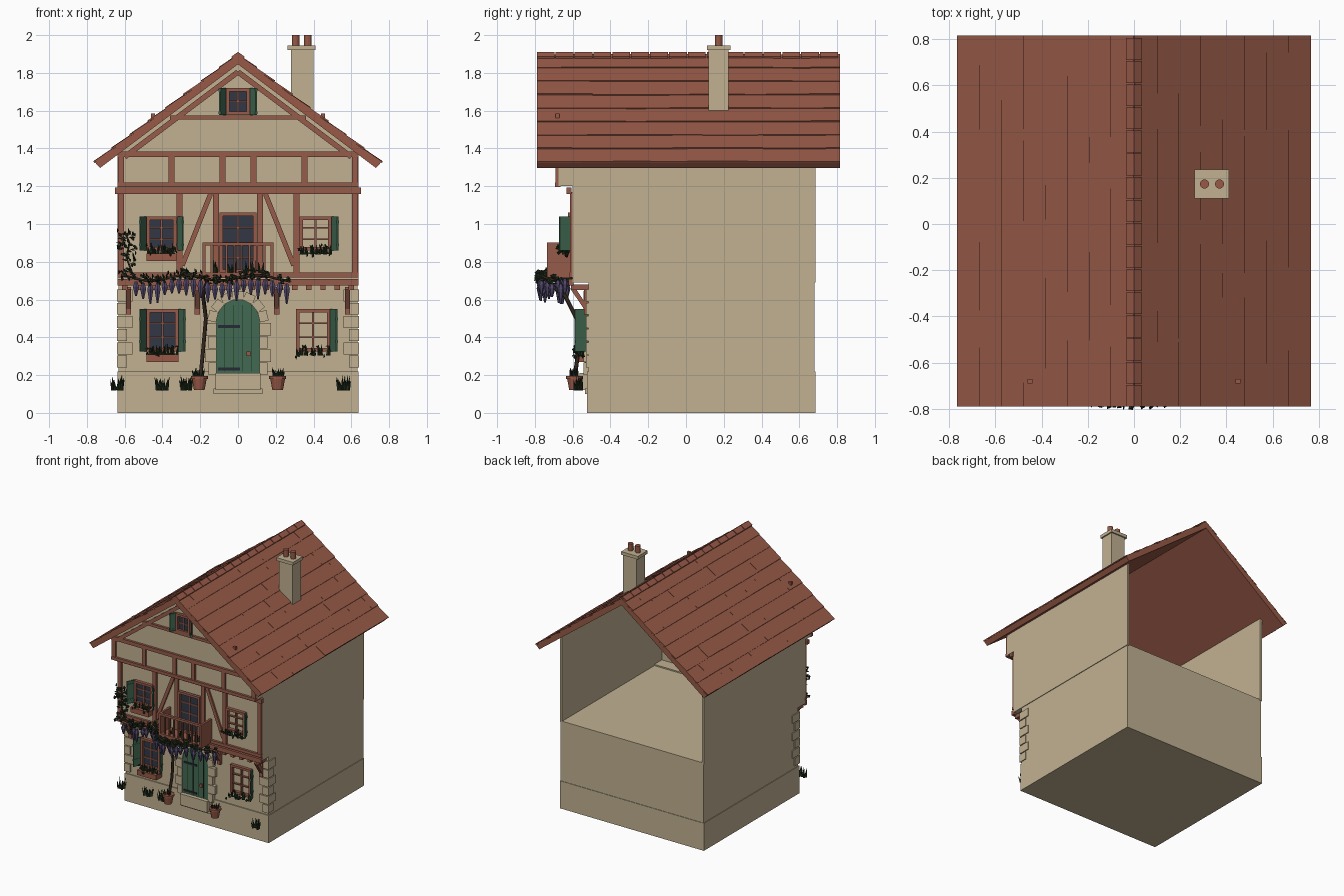
import bpy, bmesh, math, random
from mathutils import Matrix, Vector

random.seed(4)
old = bpy.data.objects.get("Cube")
if old:
    bpy.data.objects.remove(old)


def material(name, *rgb):
    lin = [((c / 255 + .055) / 1.055) ** 2.4 for c in rgb] + [1]
    m = bpy.data.materials.new(name)
    m.use_nodes = True
    m.diffuse_color = lin
    m.node_tree.nodes["Principled BSDF"].inputs["Base Color"].default_value = lin
    return m


PLASTER = material("plaster", 193, 177, 145)
TIMBER = material("red_brown_timber", 150, 91, 74)
TILE = material("roof_tile", 151, 89, 71)
GREEN = material("green_paint", 66, 106, 83)
GLASS = material("dark_glass", 49, 55, 69)
LEAF = material("leaf_green", 32, 46, 28)
BARK = material("bark", 52, 40, 30)
PURPLE = material("purple_blossom", 82, 72, 108)
IRON = material("iron", 38, 42, 52)


def finish(bm, name, mat):
    bmesh.ops.recalc_face_normals(bm, faces=bm.faces)
    me = bpy.data.meshes.new(name)
    bm.to_mesh(me)
    bm.free()
    me.materials.append(mat)
    ob = bpy.data.objects.new(name, me)
    bpy.context.collection.objects.link(ob)
    return ob


def block(bm, x0, x1, y0, y1, z0, z1):
    m = Matrix.Translation(((x0 + x1) / 2, (y0 + y1) / 2, (z0 + z1) / 2))
    bmesh.ops.create_cube(bm, size=1, matrix=m @ Matrix.Diagonal((x1 - x0, y1 - y0, z1 - z0, 1)))


def boxes(name, mat, *items):
    bm = bmesh.new()
    for it in items:
        block(bm, *it)
    return finish(bm, name, mat)


def along(p, q):
    p, q = Vector(p), Vector(q)
    turn = Vector((0, 0, 1)).rotation_difference(q - p).to_matrix().to_4x4()
    return Matrix.Translation((p + q) / 2) @ turn, (q - p).length


def strut(bm, p, q, wx, wy):
    m, length = along(p, q)
    bmesh.ops.create_cube(bm, size=1, matrix=m @ Matrix.Diagonal((wx, wy, length, 1)))


def cone(bm, p, q, r1, r2, sides=5):
    m, length = along(p, q)
    bmesh.ops.create_cone(bm, cap_ends=True, segments=sides, radius1=r1, radius2=r2, depth=length, matrix=m)


def prism(bm, pts, y0, y1):
    face = bm.faces.new([bm.verts.new((x, y0, z)) for x, z in pts])
    out = bmesh.ops.extrude_face_region(bm, geom=[face])["geom"]
    bmesh.ops.translate(bm, vec=(0, y1 - y0, 0), verts=[v for v in out if isinstance(v, bmesh.types.BMVert)])


def mirrored(pts):
    return pts + [(-x, z) for x, z in reversed(pts) if x]


# Main levels: wall faces on the front step out at each storey
GROUND, UPPER, ATTIC, BACK = -.515, -.6, -.675, .685
HALF = .638
boxes("ground_storey", PLASTER, (-.633, .633, GROUND, BACK - .004, 0, .7))
boxes("plinth", PLASTER, (-HALF, HALF, GROUND - .008, BACK, 0, .22))
boxes("upper_walls", PLASTER, (-HALF, HALF, UPPER, UPPER + .02, .7, 1.21),
      (-HALF, HALF, UPPER, GROUND + .03, .69, .71), (-HALF, HALF, ATTIC, UPPER + .02, 1.2, 1.22),
      *[(s * .629 - .009, s * .629 + .009, UPPER, BACK, .69, 1.375) for s in (-1, 1)],
      *[(s * .629 - .009, s * .629 + .009, ATTIC, UPPER, 1.2, 1.375) for s in (-1, 1)])
bm = bmesh.new()
prism(bm, [(-HALF, 1.2), (HALF, 1.2), (HALF, 1.37), (0, 1.85), (-HALF, 1.37)], ATTIC, ATTIC + .02)
finish(bm, "gable_wall", PLASTER)

# Roof deck with overlapping tile rows and ridge tiles
SLOPE = math.atan(.75)
bm = bmesh.new()
prism(bm, [(0, 1.893), (.757, 1.326), (.73, 1.297), (0, 1.846), (-.73, 1.297), (-.757, 1.326)], -.79, .815)
finish(bm, "roof_deck", TILE)
bm = bmesh.new()
ROWS, RUN = 8, .95
for s in (-1, 1):
    for row in range(ROWS):
        y = -.79
        while y < .815:
            end = min(y + random.uniform(.1, .3), .815)
            end = .815 if end > .75 else end
            d = (row + .5) * RUN / ROWS
            lift = random.uniform(.002, .006)
            m = Matrix.Translation((s * d * math.cos(SLOPE), (y + end) / 2, 1.893 - d * math.sin(SLOPE) + lift))
            m = m @ Matrix.Rotation(s * (SLOPE - .05), 4, 'Y')
            bmesh.ops.create_cube(bm, size=1, matrix=m @ Matrix.Diagonal((RUN / ROWS + .004, end - y, .008, 1)))
            y = end
finish(bm, "roof_tiles", TILE)
bm = bmesh.new()
for i in range(16):
    y = -.79 + i * .1
    prism(bm, mirrored([(0, 1.911), (.035, 1.886), (.03, 1.874)]), y, y + .094)
finish(bm, "ridge_tiles", TILE)
boxes("roof_pegs", TILE, *[(s * .45 - .01, s * .45 + .01, -.69, -.67, 1.55, 1.585) for s in (-1, 1)])

# Chimney
boxes("chimney", PLASTER, (.28, .4, .12, .225, 1.5, 1.93), (.262, .41, .11, .235, 1.92, 1.945))
bm = bmesh.new()
for x in (.305, .37):
    cone(bm, (x, .173, 1.94), (x, .173, 2), .02, .02, 12)
finish(bm, "chimney_pots", TILE)

# Timber framing
bm = bmesh.new()
for s in (-1, 1):
    strut(bm, (0, ATTIC - .005, 1.805), (s * .6, ATTIC - .005, 1.355), .028, .03)
    for x in (.62, .352, .083):
        block(bm, s * x - .016, s * x + .016, ATTIC - .015, ATTIC + .01, 1.21, 1.37)
    for x in (.62, .31, .117):
        block(bm, s * x - .016, s * x + .016, UPPER - .015, UPPER + .01, .73, 1.17)
    strut(bm, (s * .295, UPPER, .78), (s * .145, UPPER, 1.16), .026, .026)
for half, y, z0, z1 in ((.36, ATTIC, 1.553, 1.575), (HALF, ATTIC, 1.355, 1.385), (HALF, ATTIC, 1.195, 1.22),
                        (.65, UPPER - .015, 1.16, 1.192), (HALF, UPPER, .718, .742), (HALF, UPPER - .005, .675, .71)):
    block(bm, -half, half, y - .018, y + .01, z0, z1)
finish(bm, "timber_frame", TIMBER)
bm = bmesh.new()
for i in range(17):
    x = -.6 + i * .075
    block(bm, x - .014, x + .014, UPPER - .01, GROUND, .65, .68)
finish(bm, "joist_ends", TIMBER)
bm = bmesh.new()
for x in (-.58, -.215, .205, .58):
    block(bm, x - .014, x + .014, GROUND - .025, GROUND, .52, .66)
    strut(bm, (x, GROUND - .01, .55), (x, UPPER, .66), .026, .024)
finish(bm, "jetty_brackets", TIMBER)

# Plants: upright blades around a point
plants = bmesh.new()


def clump(x, y, z, n, spread, h):
    for _ in range(n):
        dx, dy = random.uniform(-spread, spread), random.uniform(-spread, spread) * .6
        cone(plants, (x + dx * .6, y + dy * .6, z), (x + dx, y + dy, z + h * random.uniform(.6, 1)), .01, 0, 4)


def leaf(x, y, z, r=.012):
    m = Matrix.Translation((x, y, z)) @ Matrix.Rotation(random.uniform(0, 3), 4, Vector((1, random.random(), 1)))
    bmesh.ops.create_cone(plants, segments=4, radius1=r, radius2=0, depth=.008, cap_ends=True, matrix=m)


# Windows with bars, panes and open shutters
def window(name, cx, w, z0, z1, y, glass, shutters, bars=2, box=True):
    x0, x1, t = cx - w / 2, cx + w / 2, .018
    items = [(x0, x0 + t, y - .025, y, z0, z1), (x1 - t, x1, y - .025, y, z0, z1),
             (x0, x1, y - .025, y, z0, z0 + t), (x0, x1, y - .025, y, z1 - t, z1),
             (cx - .005, cx + .005, y - .016, y, z0, z1)]
    for i in range(bars):
        z = z0 + (z1 - z0) * (i + 1) / (bars + 1)
        items.append((x0, x1, y - .016, y, z - .004, z + .004))
    boxes(name + "_frame", TIMBER, *items)
    if glass:
        boxes(name + "_pane", GLASS, (x0 + .005, x1 - .005, y - .008, y, z0, z1))
    if shutters:
        bm = bmesh.new()
        for s in shutters:
            edge = Vector((cx + s * (w / 2 + .004), y - .005, 0))
            tip = edge + Vector((s * .03, -.38 * w, 0))
            mid = Vector((0, 0, (z0 + z1) / 2))
            turn = Matrix.Rotation(math.atan2(tip.y - edge.y, tip.x - edge.x), 4, 'Z')
            m = Matrix.Translation((edge + tip) / 2 + mid) @ turn
            for dz, h, thick in ((0, z1 - z0, .008), (.06, .015, .014), (-.06, .015, .014)):
                part = m @ Matrix.Translation((0, 0, dz)) @ Matrix.Diagonal(((tip - edge).length, thick, h, 1))
                bmesh.ops.create_cube(bm, size=1, matrix=part)
        finish(bm, name + "_shutters", GREEN)
    if box:
        if glass:
            boxes(name + "_flower_box", TILE, (x0, x1, y - .07, y, z0 - .055, z0 - .015))
        for i in range(18):
            leaf(random.uniform(x0, x1), y - random.uniform(.02, .08), z0 + random.uniform(-.03, .03))
        for i in range(5):
            clump(x0 + w * (i + .5) / 5, y - .04, z0 - .02, 3, .02, .06)


window("upper_left_window", -.405, .16, .86, 1.04, UPPER, True, (-1, 1))
window("upper_right_window", .41, .17, .86, 1.04, UPPER, False, (1,))
window("ground_left_window", -.4, .17, .325, .55, GROUND, True, (-1, 1))
window("ground_right_window", .398, .18, .325, .55, GROUND, False, (1,))
window("gable_window", 0, .125, 1.578, 1.72, ATTIC, True, (-1, 1), 1, False)
window("balcony_door", 0, .195, .742, 1.06, UPPER, True, (), 3, False)

# Balcony
bm = bmesh.new()
block(bm, -.188, .188, -.735, UPPER, .715, .742)
block(bm, -.188, .188, -.735, -.715, .885, .903)
for i in range(10):
    x = -.18 + i * .04
    block(bm, x - .005, x + .005, -.73, -.72, .735, .89)
for s in (-1, 1):
    block(bm, s * .18 - .008, s * .18 + .008, -.735, UPPER, .73, .903)
finish(bm, "balcony", TIMBER)
for x in (-.11, -.03, .05, .12):
    clump(x, -.69, .742, 5, .03, .07)

# Arched door, stone surround and steps
ARCH = [(math.cos(i * math.pi / 12), math.sin(i * math.pi / 12)) for i in range(13)]
bm = bmesh.new()
prism(bm, [(-.115, .21), (.115, .21)] + [(.115 * c, .48 + .12 * s) for c, s in ARCH], GROUND - .02, GROUND + .01)
finish(bm, "front_door", GREEN)
boxes("door_grooves", LEAF, *[(x - .002, x + .002, GROUND - .022, GROUND, .22, .57) for x in (-.07, -.023, .023, .07)])
boxes("door_hinges", IRON, *[(-.105, .01, GROUND - .026, GROUND, z, z + .015) for z in (.45, .225)])
boxes("door_latch", TILE, (.045, .065, GROUND - .035, GROUND, .3, .325))
bm = bmesh.new()
for s in (-1, 1):
    for i in range(4):
        x0, x1 = sorted((s * .115, s * (.175 if i % 2 else .155)))
        block(bm, x0, x1, GROUND - .028, GROUND, .2 + i * .07, .266 + i * .07)
for i in range(7):
    a = math.pi * (i + .5) / 7
    strut(bm, (.113 * math.cos(a), GROUND - .012, .48 + .118 * math.sin(a)),
          (.16 * math.cos(a), GROUND - .012, .48 + .165 * math.sin(a)), .056, .032)
finish(bm, "door_surround", PLASTER)
boxes("door_steps", PLASTER, (-.12, .12, GROUND - .05, GROUND, .12, .21), (-.13, .13, GROUND - .02, GROUND, .1, .13))
bm = bmesh.new()
for s in (-1, 1):
    for i in range(6):
        w = .08 if i % 2 else .05
        x0, x1 = sorted((s * (HALF + .002), s * (HALF - w)))
        block(bm, x0, x1, GROUND - .014, GROUND + w, .24 + i * .07, .303 + i * .07)
finish(bm, "corner_stones", PLASTER)

# Pots and grass clumps along the front
bm = bmesh.new()
for x in (-.205, .21):
    cone(bm, (x, -.59, .12), (x, -.59, .185), .028, .04, 12)
    cone(bm, (x, -.59, .18), (x, -.59, .195), .045, .045, 12)
    clump(x, -.59, .185, 10, .045, .06)
finish(bm, "flower_pots", TILE)
for x in (-.64, -.4, -.27, .56):
    clump(x, -.57, .12, 14, .045, .08)


# Climbing vine with hanging blossom
def stem(name, pts, r):
    cu = bpy.data.curves.new(name, 'CURVE')
    cu.dimensions, cu.bevel_depth, cu.bevel_resolution = '3D', r, 1
    sp = cu.splines.new('POLY')
    sp.points.add(len(pts) - 1)
    for p, co in zip(sp.points, pts):
        p.co = (*co, 1)
    cu.materials.append(BARK)
    bpy.context.collection.objects.link(bpy.data.objects.new(name, cu))


def vine_at(x):
    bulge = max(0, 1 - (max(abs(x) - .16, 0) / .15))
    return x, -.65 - .11 * bulge, .715 + .015 * math.sin(x * 17)


stem("vine_trunk", [(-.2, -.59, .18), (-.185, -.57, .33), (-.17, -.58, .5), (-.185, -.64, .62), vine_at(-.16)], .011)
stem("vine_branch", [vine_at(-.62 + i * .04) for i in range(23)], .007)
stem("vine_riser", [vine_at(-.55), (-.59, -.635, .82), (-.575, -.635, .9), (-.6, -.63, .96)], .005)
bm = bmesh.new()
for i in range(22):
    x, y, z = vine_at(-.54 + i * .038)
    y += random.uniform(-.035, .035)
    drop = random.uniform(.07, .13)
    cone(bm, (x, y, z - drop), (x, y, z - .045), .005, .019, 6)
    cone(bm, (x, y, z - .045), (x, y, z - .015), .019, .008, 6)
finish(bm, "vine_blossom", PURPLE)
for i in range(150):
    x, y, z = vine_at(random.uniform(-.62, .27))
    leaf(x, y + random.uniform(-.035, .035), z + random.uniform(-.02, .03), .016)
for i in range(60):
    leaf(-.59 + random.uniform(-.05, .05), -.63 + random.uniform(-.03, .02), random.uniform(.74, .97), .014)
finish(plants, "foliage", LEAF)
